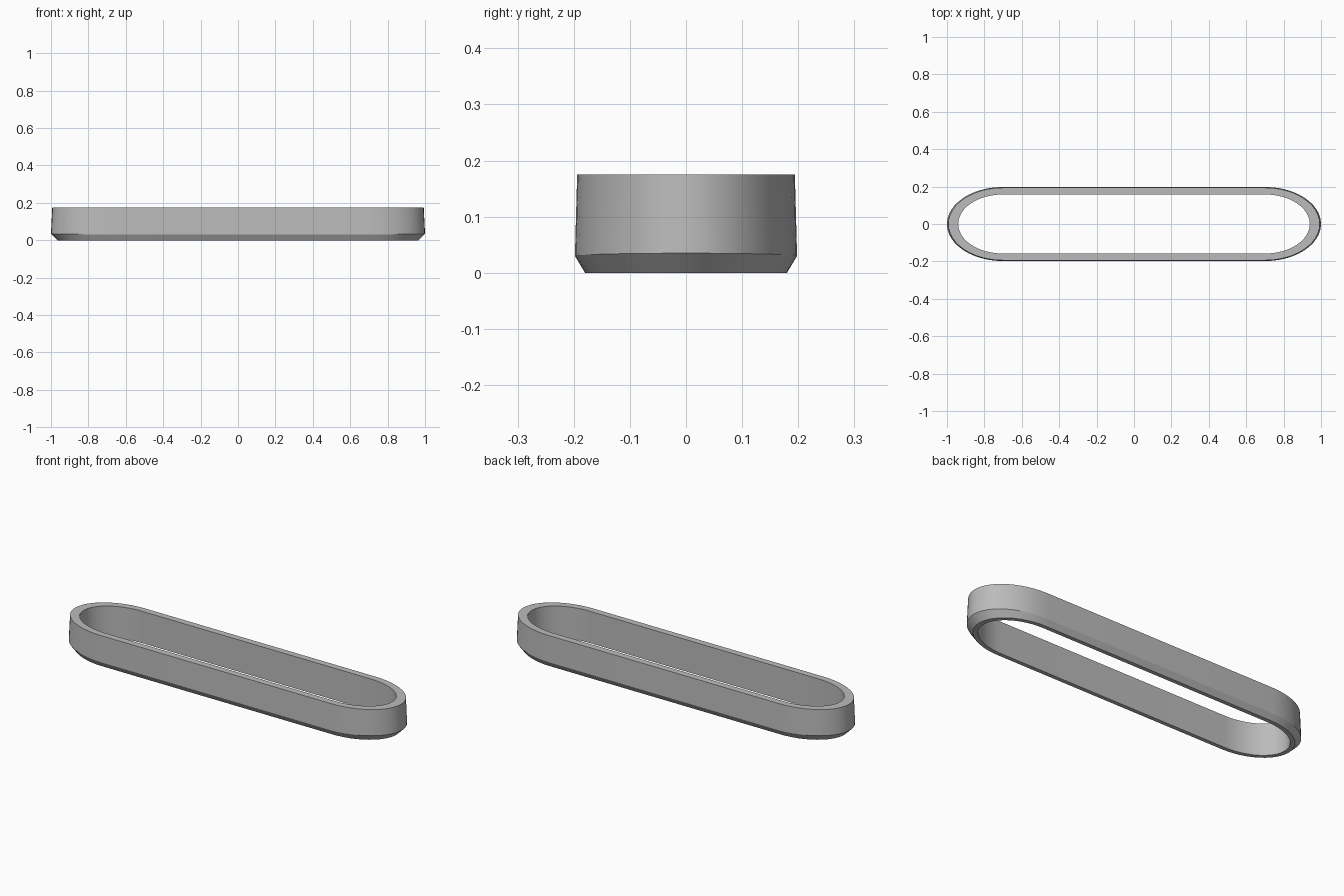
import bpy, bmesh
from math import sin, cos, pi, radians

cube = bpy.data.objects.get("Cube")
if cube:
    bpy.data.objects.remove(cube, do_unlink=True)

# Plain grey finish
grey = bpy.data.materials.new("plain_grey")
grey.use_nodes = True
colour = (0.5, 0.5, 0.5, 1)
grey.diffuse_color = colour
grey.node_tree.nodes["Principled BSDF"].inputs["Base Color"].default_value = colour

STRAIGHT = 0.70   # half length of the straight sides
STEPS = 24        # segments in each rounded end


def outline(bm, half_x, half_y, z, end_rise=0.0):
    """Loop with straight sides and half-elliptical ends."""
    verts = []
    for side in (1, -1):
        for i in range(STEPS + 1):
            a = -pi / 2 + pi * i / STEPS
            x = STRAIGHT + (half_x - STRAIGHT) * cos(a)
            verts.append(bm.verts.new((side * x, side * half_y * sin(a),
                                       z + end_rise * cos(a))))
    return verts


# Cross-section of the band: bottom rim, chamfer, drafted wall, top rim, inner wall
bm = bmesh.new()
loops = [
    outline(bm, 0.965, 0.180, 0),
    outline(bm, 1.000, 0.198, 0.030, 0.005),
    outline(bm, 0.993, 0.194, 0.175),
    outline(bm, 0.940, 0.158, 0.175),
    outline(bm, 0.940, 0.158, 0),
]
for k, low in enumerate(loops):
    high = loops[(k + 1) % len(loops)]
    for i in range(len(low)):
        j = (i + 1) % len(low)
        bm.faces.new((low[i], low[j], high[j], high[i]))
bmesh.ops.recalc_face_normals(bm, faces=bm.faces)

mesh = bpy.data.meshes.new("oval_band")
bm.to_mesh(mesh)
bm.free()
mesh.materials.append(grey)
band = bpy.data.objects.new("oval_band", mesh)
bpy.context.collection.objects.link(band)

# Smooth ends with crisp rims
bpy.ops.object.select_all(action="DESELECT")
band.select_set(True)
bpy.context.view_layer.objects.active = band
bpy.ops.object.shade_smooth_by_angle(angle=radians(20))
